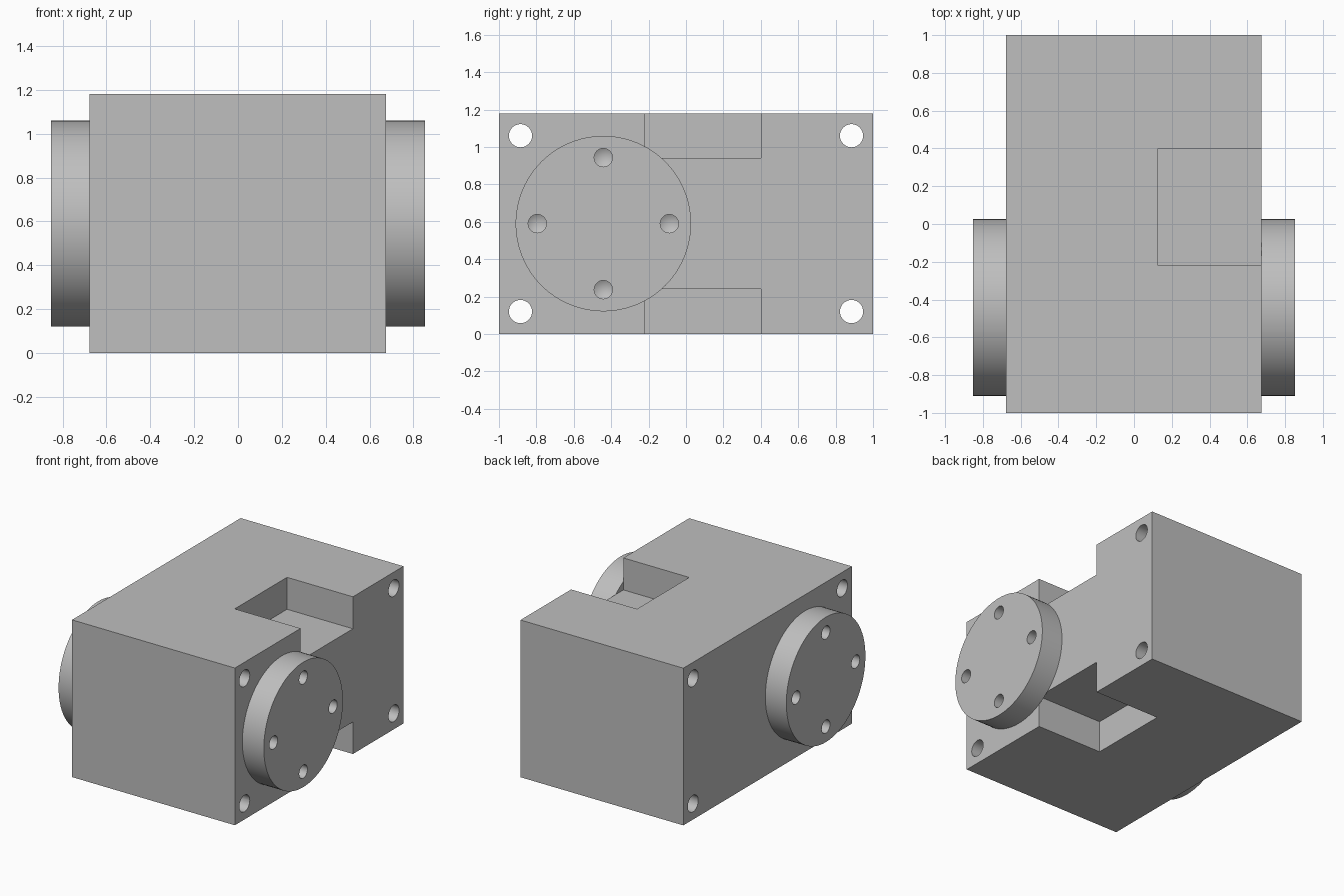
import bpy, bmesh, math
from mathutils import Matrix, Vector

if "Cube" in bpy.data.objects:
    bpy.data.objects.remove(bpy.data.objects["Cube"])

grey = bpy.data.materials.new("light grey")
grey.diffuse_color = (0.52, 0.52, 0.52, 1)
grey.use_nodes = True
grey.node_tree.nodes["Principled BSDF"].inputs["Base Color"].default_value = grey.diffuse_color

LEFT, RIGHT, HEIGHT = -0.678, 0.674, 1.18
AXIS_Y, AXIS_Z, MID = -0.442, 0.59, HEIGHT / 2


def finish(name, bm):
    bmesh.ops.recalc_face_normals(bm, faces=bm.faces)
    mesh = bpy.data.meshes.new(name)
    bm.to_mesh(mesh)
    bm.free()
    ob = bpy.data.objects.new(name, mesh)
    bpy.context.collection.objects.link(ob)
    mesh.materials.append(grey)
    return ob


def box(name, lo, hi):
    bm = bmesh.new()
    lo, hi = Vector(lo), Vector(hi)
    bmesh.ops.create_cube(bm, size=1, matrix=Matrix.Translation((lo + hi) / 2)
                          @ Matrix.Diagonal((*(hi - lo), 1)))
    return finish(name, bm)


def rod(name, x0, x1, y, z, r, seg, tip=0.0):
    """Cylinder along x; an optional drill point extends the x0 end."""
    bm = bmesh.new()
    place = Matrix.Translation(((x0 + x1) / 2, y, z)) @ Matrix.Rotation(math.pi / 2, 4, 'Y')
    bmesh.ops.create_cone(bm, cap_ends=True, segments=seg, radius1=r, radius2=r,
                          depth=abs(x1 - x0), matrix=place)
    if tip:
        cap = [f for f in bm.faces if len(f.verts) == seg
               and abs(f.calc_center_median().x - x0) < 1e-4]
        for v in bmesh.ops.poke(bm, faces=cap)["verts"]:
            v.co.x += math.copysign(tip, x0 - x1)
    return finish(name, bm)


def combine(target, tool, operation):
    mod = target.modifiers.new(tool.name, 'BOOLEAN')
    mod.operation, mod.solver, mod.object = operation, 'EXACT', tool
    bpy.context.view_layer.objects.active = target
    bpy.ops.object.modifier_apply(modifier=mod.name)
    bpy.data.objects.remove(tool)


# main block
body = box("gearbox_body", (LEFT, -1, 0), (RIGHT, 1, HEIGHT))

# pockets in the top and bottom, open to the right side
for lo, hi in ((-0.1, 0.24), (0.94, HEIGHT + 0.1)):
    combine(body, box("pocket", (0.127, -0.22, lo), (RIGHT + 0.1, 0.4, hi)), 'DIFFERENCE')

# corner mounting holes, right through the block
for y in (-0.885, 0.885):
    for z in (-0.47, 0.47):
        combine(body, rod("bolt_hole", -1, 1, y, MID + z, 0.062, 32), 'DIFFERENCE')

# output flange on each side with four drilled holes
for name, inner, outer in (("left_flange", LEFT, -0.852), ("right_flange", RIGHT, 0.852)):
    flange = rod(name, inner, outer, AXIS_Y, AXIS_Z, 0.469, 96)
    side = math.copysign(1, outer)
    for k in range(4):
        a = k * math.pi / 2
        y, z = AXIS_Y + 0.353 * math.cos(a), AXIS_Z + 0.353 * math.sin(a)
        combine(flange, rod("drill", outer - side * 0.12, outer + side * 0.1, y, z,
                            0.049, 32, 0.028), 'DIFFERENCE')

# crisp edges, smooth round walls
for ob in bpy.context.scene.objects:
    ob.select_set(True)
bpy.context.view_layer.objects.active = body
bpy.ops.object.shade_smooth_by_angle(angle=math.radians(25))
